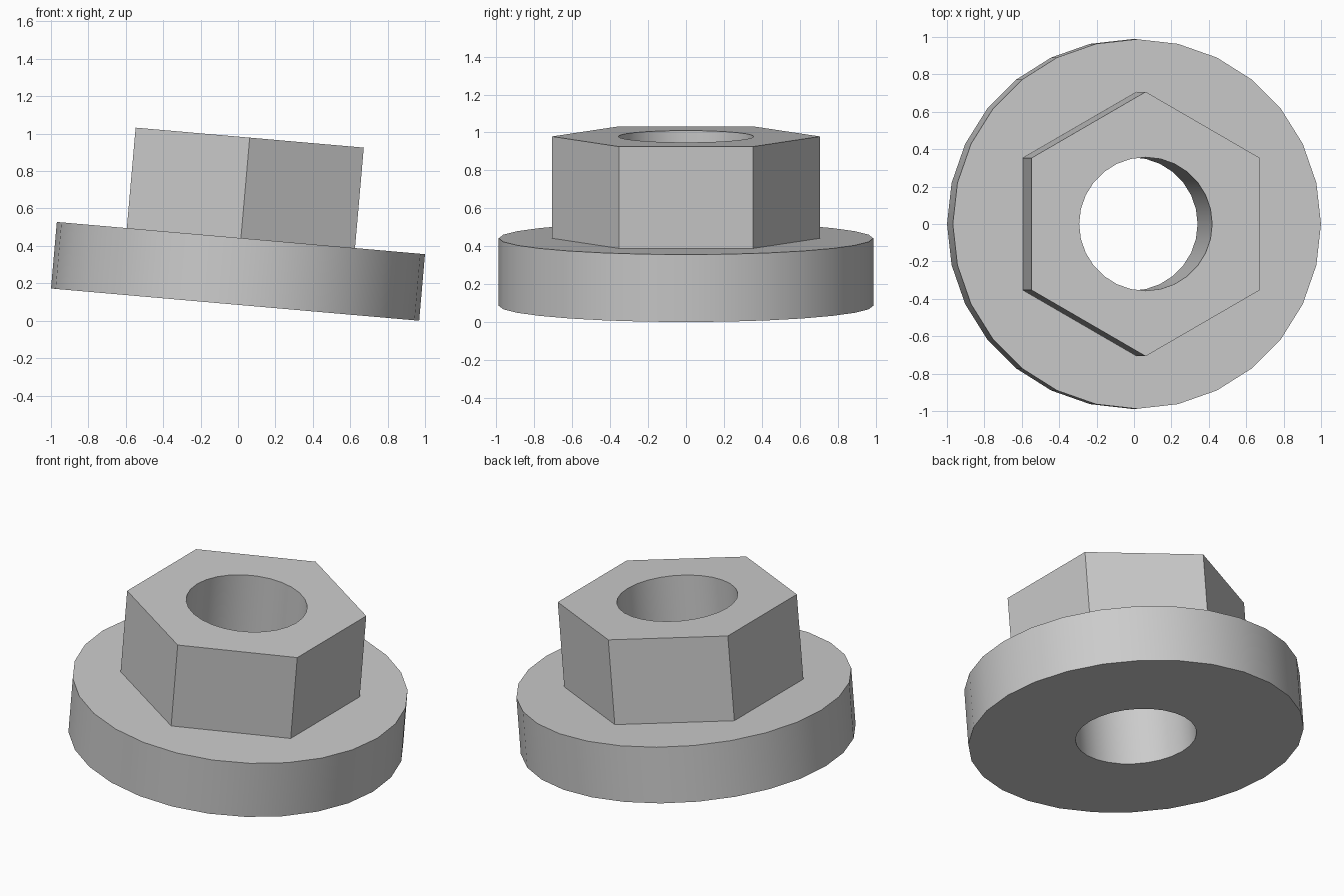
import bpy
from math import radians, sin, cos

cube = bpy.data.objects.get("Cube")
if cube:
    bpy.data.objects.remove(cube, do_unlink=True)

TILT = radians(5)
FLANGE_R, FLANGE_H = 0.988, 0.357
NUT_R, TOTAL_H = 0.707, 0.896
BORE_R = 0.357
SIDES = 28

steel = bpy.data.materials.new("grey steel")
steel.use_nodes = True
colour = (0.6, 0.6, 0.6, 1)
steel.diffuse_color = colour
steel.node_tree.nodes["Principled BSDF"].inputs["Base Color"].default_value = colour


def prism(name, sides, radius, bottom, top):
    """Upright prism with a corner on the +y side."""
    bpy.ops.mesh.primitive_cylinder_add(
        vertices=sides, radius=radius, depth=top - bottom,
        location=(0, 0, (bottom + top) / 2))
    obj = bpy.context.object
    obj.name = name
    obj.data.materials.append(steel)
    bpy.ops.object.transform_apply(location=True, rotation=True, scale=True)
    return obj


def combine(target, tool, operation):
    """Apply a boolean and drop the tool object."""
    mod = target.modifiers.new(operation.lower(), 'BOOLEAN')
    mod.operation, mod.solver, mod.object = operation, 'EXACT', tool
    bpy.context.view_layer.objects.active = target
    bpy.ops.object.modifier_apply(modifier=mod.name)
    bpy.data.objects.remove(tool, do_unlink=True)


# Round flange, hexagonal head sunk into it, and the through bore
body = prism("flanged_nut", SIDES, FLANGE_R, 0, FLANGE_H)
head = prism("hex_head", 6, NUT_R, FLANGE_H / 2, TOTAL_H)
combine(body, head, 'UNION')
bore = prism("bore_cutter", SIDES, BORE_R, -0.2, TOTAL_H + 0.2)
bore.hide_render = True
combine(body, bore, 'DIFFERENCE')

# Smooth round walls, crisp edges
bpy.ops.object.select_all(action='DESELECT')
body.select_set(True)
bpy.context.view_layer.objects.active = body
bpy.ops.object.shade_smooth_by_angle(angle=radians(30))

# Lean the whole part towards +x, resting on its lowest rim point
body.rotation_euler.y = TILT
body.location = (-FLANGE_H * sin(TILT) / 2, 0, FLANGE_R * sin(TILT))
